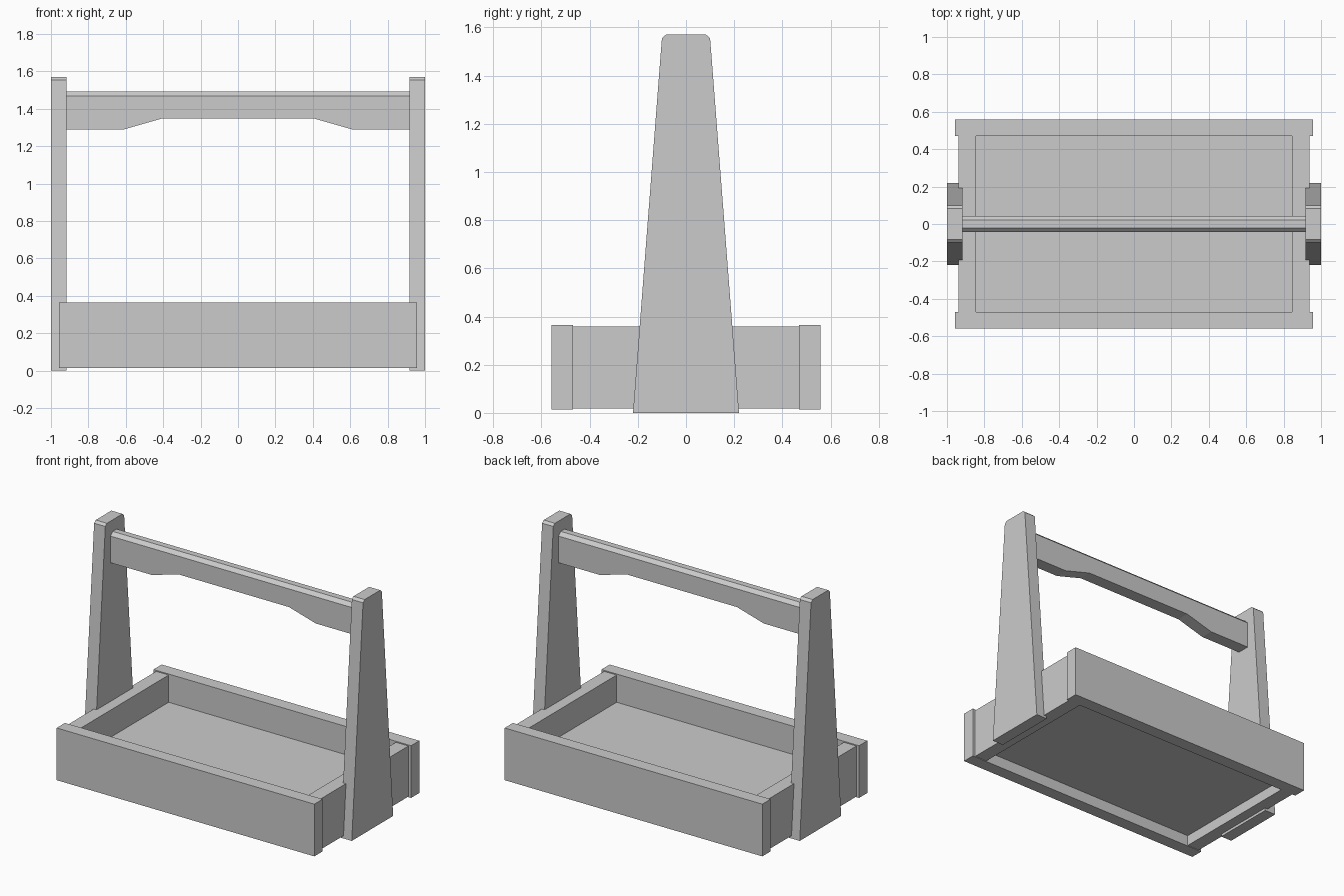
import bpy, bmesh
from mathutils import Vector

if "Cube" in bpy.data.objects:
    bpy.data.objects.remove(bpy.data.objects["Cube"])


def finish(name, bm):
    bmesh.ops.recalc_face_normals(bm, faces=bm.faces)
    mesh = bpy.data.meshes.new(name)
    bm.to_mesh(mesh)
    bm.free()
    obj = bpy.data.objects.new(name, mesh)
    bpy.context.collection.objects.link(obj)
    return obj


def box(name, lo, hi):
    bm = bmesh.new()
    bmesh.ops.create_cube(bm, size=1)
    lo, hi = Vector(lo), Vector(hi)
    for v in bm.verts:
        v.co = (lo + hi) / 2 + v.co * (hi - lo)
    return finish(name, bm)


def prism(points, depth):
    """Extrude a closed outline of 3D points along a vector."""
    bm = bmesh.new()
    face = bm.faces.new([bm.verts.new(p) for p in points])
    ext = bmesh.ops.extrude_face_region(bm, geom=[face], use_keep_orig=True)
    moved = [g for g in ext["geom"] if isinstance(g, bmesh.types.BMVert)]
    bmesh.ops.translate(bm, verts=moved, vec=depth)
    return bm


def mirrored(half):
    """Complete a symmetric (u, z) half outline running from bottom to top."""
    return half + [(-u, z) for u, z in reversed(half)]


for side, s in (("left", -1), ("right", 1)):
    # Tapered upright with clipped top corners
    outline = mirrored([(0.22, 0), (0.10, 1.555), (0.083, 1.57)])
    finish(side + "_upright", prism([(s * 0.917, y, z) for y, z in outline],
                                    (s * 0.083, 0, 0)))
    # Tray end board
    xs = sorted((s * 0.845, s * 0.938))
    box(side + "_end_board", (xs[0], -0.47, 0.018), (xs[1], 0.47, 0.358))

# Long tray boards
for side, s in (("front", -1), ("back", 1)):
    ys = sorted((s * 0.47, s * 0.558))
    box(side + "_board", (-0.958, ys[0], 0.014), (0.958, ys[1], 0.365))

# Tray floor, recessed from below
box("tray_floor", (-0.845, -0.47, 0.09), (0.845, 0.47, 0.175))

# Handle with arched grip underneath and chamfered top edges
outline = mirrored([(0.41, 1.347), (0.61, 1.29), (0.917, 1.29), (0.917, 1.492)])
bm = prism([(x, -0.044, z) for x, z in outline], (0, 0.088, 0))
top = [e for e in bm.edges if all(v.co.z > 1.48 for v in e.verts)
       and abs(e.verts[0].co.x - e.verts[1].co.x) > 1]
bmesh.ops.bevel(bm, geom=top, offset=0.023, segments=1, affect='EDGES')
finish("carry_handle", bm)
